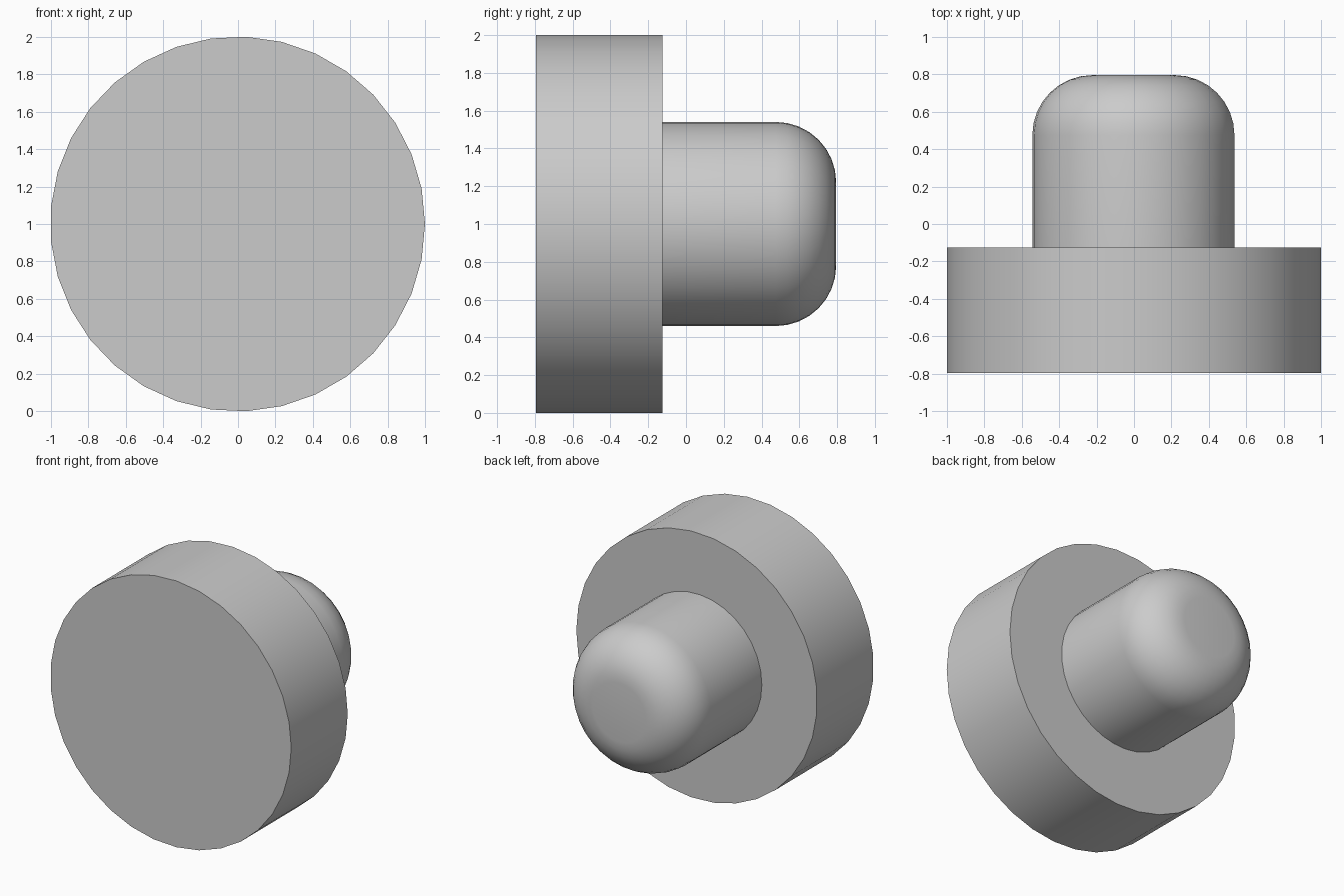
import bpy, bmesh
from math import sin, cos, pi, radians

cube = bpy.data.objects.get("Cube")
if cube:
    bpy.data.objects.remove(cube)

SIDES = 33
CENTRE_X, CENTRE_Z = -0.002, 1.0

grey = bpy.data.materials.new("plain grey")
grey.use_nodes = True
colour = (0.6, 0.6, 0.6, 1)
grey.diffuse_color = colour
grey.node_tree.nodes["Principled BSDF"].inputs["Base Color"].default_value = colour


def turned_part(name, profile, start):
    """Turn (radius, y) rings about the y axis and close both ends."""
    bm = bmesh.new()
    rings = []
    for r, y in profile:
        angles = [start + 2 * pi * k / SIDES for k in range(SIDES)]
        rings.append([bm.verts.new((r * cos(a), y, r * sin(a))) for a in angles])
    for low, high in zip(rings, rings[1:]):
        for k in range(SIDES):
            n = (k + 1) % SIDES
            bm.faces.new((low[k], low[n], high[n], high[k]))
    bm.faces.new(rings[0])
    bm.faces.new(rings[-1])
    bmesh.ops.recalc_face_normals(bm, faces=bm.faces)
    mesh = bpy.data.meshes.new(name)
    bm.to_mesh(mesh)
    bm.free()
    mesh.materials.append(grey)
    part = bpy.data.objects.new(name, mesh)
    part.location = (CENTRE_X, 0, CENTRE_Z)
    bpy.context.collection.objects.link(part)
    bpy.ops.object.select_all(action="DESELECT")
    part.select_set(True)
    bpy.context.view_layer.objects.active = part
    bpy.ops.object.shade_smooth_by_angle(angle=radians(30))
    return part


# Wide front disc
turned_part("front_disc", [(1.001, -0.795), (1.001, -0.125)], 0)

# Narrow stem with a rounded back end
radius, end, bend, steps = 0.541, 0.795, 0.32, 8
arc = [i * pi / 2 / steps for i in range(steps + 1)]
stem = [(radius, -0.125)]
stem += [(radius - bend + bend * cos(a), end - bend + bend * sin(a)) for a in arc]
turned_part("rounded_stem", stem, pi)
